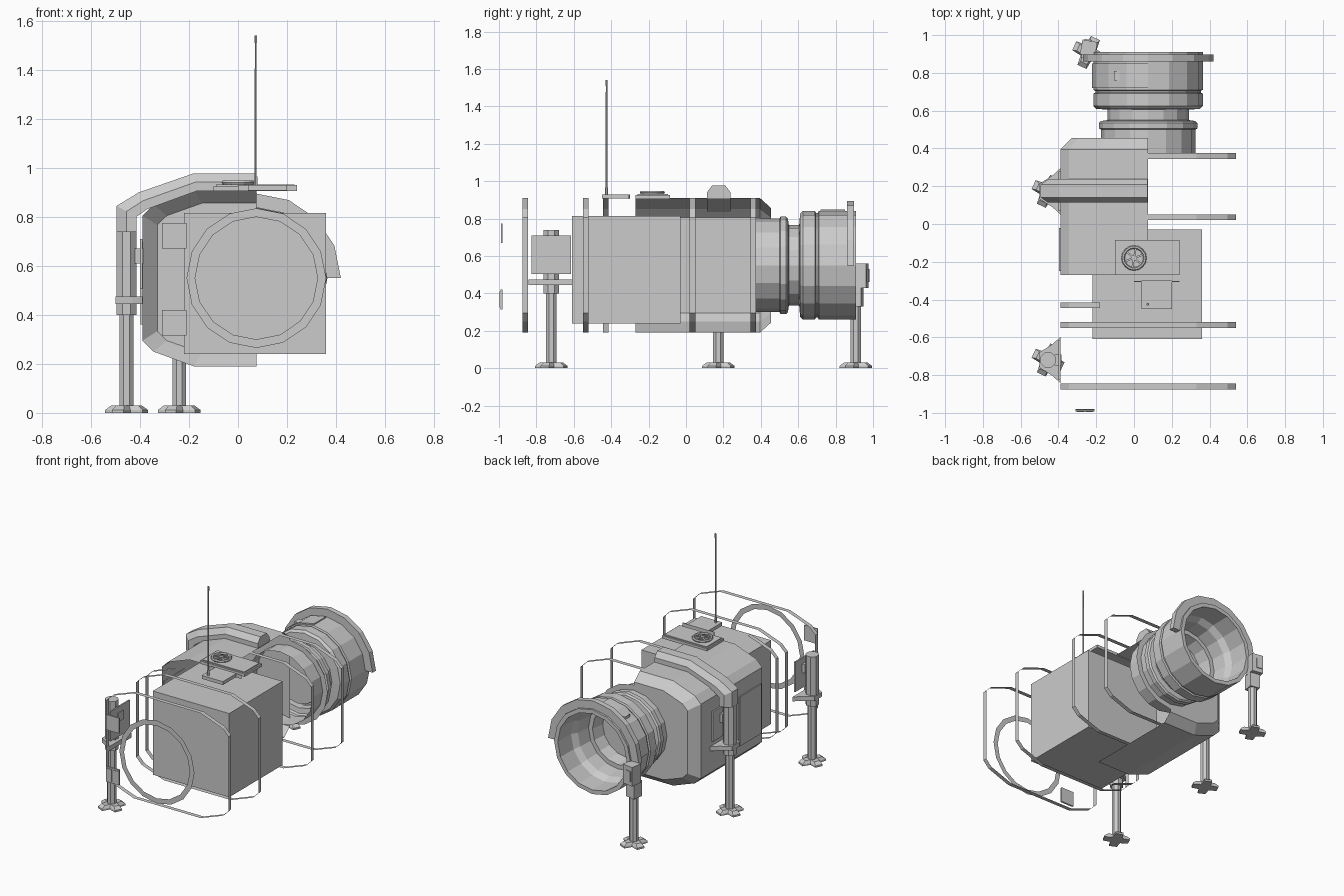
import bpy, bmesh, math
from mathutils import Vector, Matrix

if "Cube" in bpy.data.objects:
    bpy.data.objects.remove(bpy.data.objects["Cube"])

CX, CZ = 0.075, 0.55   # long axis of the module


def make(name, verts, faces):
    me = bpy.data.meshes.new(name)
    me.from_pydata([tuple(v) for v in verts], [], faces)
    bm = bmesh.new()
    bm.from_mesh(me)
    bmesh.ops.remove_doubles(bm, verts=bm.verts, dist=1e-5)
    bmesh.ops.recalc_face_normals(bm, faces=bm.faces)
    bm.to_mesh(me)
    bm.free()
    ob = bpy.data.objects.new(name, me)
    bpy.context.collection.objects.link(ob)
    return ob


def loft(name, rings, closed=True, cap0=False, cap1=False):
    n = len(rings[0])
    verts = [p for r in rings for p in r]
    faces = []
    for i in range(len(rings) - 1):
        for j in range(n if closed else n - 1):
            k = (j + 1) % n
            faces.append((i * n + j, i * n + k, (i + 1) * n + k, (i + 1) * n + j))
    if cap0:
        faces.append(tuple(range(n)))
    if cap1:
        faces.append(tuple(range(len(verts) - n, len(verts))))
    return make(name, verts, faces)


def lathe(name, profile, a0=0, a1=360, n=16, ends=False):
    """Revolve (y, radius) points about the module axis."""
    full = a1 - a0 == 360
    rings = []
    for i in range(n + 1):
        a = math.radians(a0 + (a1 - a0) * i / n)
        rings.append([(CX + r * math.cos(a), y, CZ + r * math.sin(a)) for y, r in profile])
    return loft(name, rings, ends, ends and not full, ends and not full)


def box(name, x, y, z, rot=0):
    c = Vector(((x[0] + x[1]) / 2, (y[0] + y[1]) / 2, 0))
    m = Matrix.Translation(c) @ Matrix.Rotation(math.radians(rot), 4, 'Z') @ Matrix.Translation(-c)
    rings = [[m @ Vector((px, py, h)) for px, py in
              ((x[0], y[0]), (x[1], y[0]), (x[1], y[1]), (x[0], y[1]))] for h in z]
    return loft(name, rings, True, True, True)


def tube(name, x, y, sections, n=8):
    """Vertical tube from (z, radius) sections."""
    rings = [[(x + r * math.cos(math.tau * (i + .5) / n), y + r * math.sin(math.tau * (i + .5) / n), z)
              for i in range(n)] for z, r in sections]
    return loft(name, rings, True, True, True)


# Half shell hull, open toward the front and the cut side
half = [(CX, .91), (-.18, .91), (-.345, .85), (-.39, .805),
        (-.39, .295), (-.345, .25), (-.18, .19), (CX, .19)]
right = [(2 * CX - x, z) for x, z in reversed(half)]


def section(y, sx=1, sz=1):
    return [(CX + (x - CX) * sx, y, CZ + (z - CZ) * sz) for x, z in half]


loft("hull_shell", [section(-.27), section(.395), section(.455, .87, .85)], False, False, True)

# Inner equipment box and the disc behind the docking tunnel
box("equipment_box", (-.22, .36), (-.61, -.03), (.24, .815))
lathe("tunnel_disc", [(.456, .25), (.456, .287)])

# Frame ribbons: thin strips following the hull outline


def ribbon(name, pts, y, closed):
    loft(name, [[(x, y + d, z) for x, z in pts] for d in (-.015, .015)], closed)


ribbon("frame_rear", right, .36, False)
ribbon("frame_middle", right, .035, False)
ribbon("frame_short", half[1:-1], -.43, False)
ribbon("frame_front", half + right[1:-1], -.535, True)
ribbon("frame_nose", half + right[1:-1], -.86, True)

# Front ring and small wall panels
lathe("front_ring", [(-.987, .25), (-.987, .285)])
box("upper_wall_panel", (-.31, -.21), (-.99, -.982), (.67, .775))
box("lower_wall_panel", (-.31, -.21), (-.992, -.98), (.315, .42))
for x in (-.303, -.256):
    box("panel_window", (x, x + .04), (-.996, -.99), (.325, .41))

# Docking tunnel, hollow toward the rear
lathe("docking_tunnel", [
    (.345, .25), (.5, .25), (.505, .26), (.535, .26), (.545, .25), (.55, .215),
    (.605, .215), (.61, .275), (.625, .29), (.69, .29), (.695, .28), (.705, .28), (.71, .29),
    (.91, .29), (.91, .262), (.77, .26), (.73, .235), (.63, .225), (.63, .195),
    (.54, .18), (.54, 0)])
lathe("tunnel_hood", [(.86, .285), (.86, .345), (.897, .345), (.897, .285)], 0, 180, 8, True)
lathe("tunnel_patch", [(.72, .287), (.72, .298), (.85, .298), (.85, .287)], 90, 180, 4, True)
box("tunnel_slot", (-.105, -.075), (.76, .81), (.77, .80))

# Roof hatch, wheel, antenna
box("roof_plate", (-.1, .24), (-.27, -.085), (.905, .925))
box("roof_plate_rim", (-.09, .23), (-.26, -.095), (.925, .932))
box("antenna_plate", (.04, .2), (-.45, -.3), (.907, .93))
box("roof_strip", (0, .24), (-.307, -.303), (.905, .93))
bpy.ops.mesh.primitive_torus_add(major_segments=16, minor_segments=6, location=(0, -.18, .94),
                                 major_radius=.058, minor_radius=.009)
bpy.context.object.name = "hatch_wheel"
for k in range(3):
    box("wheel_spoke", (-.056, .056), (-.185, -.175), (.934, .944), 60 * k + 20)
tube("wheel_hub", 0, -.18, [(.93, .015), (.948, .015)])
tube("antenna", .072, -.425, [(.92, .008), (.965, .008), (.965, .005), (1.51, .004), (1.51, .006), (1.54, .006)], 6)


# Legs
def leg(name, x, y, top):
    mid = top - .34 if top > .6 else .33
    tube(name + "_strut", x, y, [(.02, .03), (mid + .02, .03)])
    pts = []
    for k in range(4):   # four armed foot pad
        a = math.radians(65 + 90 * k)
        for rad, da in ((.088, -17), (.088, 17), (.045, 45)):
            b = a + math.radians(da)
            pts.append((rad * math.cos(b), rad * math.sin(b)))
    loft(name + "_foot", [[(x + px * s, y + py * s, z) for px, py in pts]
                          for z, s in ((0, 1), (.012, 1), (.03, .72))], True, True, True)
    if top > .6:
        tube(name + "_casing", x, y, [(mid, .044), (top, .044)])
        plan = [(-.39, y - .122), (-.39, y + .122), (-.43, y + .085), (x - .045, y + .04),
                (x - .045, y - .04), (-.43, y - .085)]
        loft(name + "_bracket", [[(px, py, z) for px, py in plan] for z in (.445, .475)], True, True, True)
        box(name + "_side_panel", (-.4, -.39), (y - .105, y + .105), (.505, .71))
        box(name + "_link", (-.42, -.385), (y - .03, y + .03), (.61, .67))


leg("front_leg", -.455, -.72, .74)
leg("middle_leg", -.455, .173, .74)
leg("rear_leg", -.24, .908, .5)
box("rear_leg_head", (-.28, -.2), (.89, .97), (.43, .56), -10)
box("rear_leg_sleeve", (-.275, -.205), (.873, .943), (.33, .44), -10)
box("rear_leg_window", (-.265, -.225), (.955, .977), (.46, .53), -10)

# Chamfered rib from the middle leg over the hull
outer = [(-.495, .74), (-.495, .845), (-.405, .9), (-.18, .978), (.072, .978)]
inner = [(-.415, .74), (-.415, .80), (-.37, .832), (-.17, .905), (.072, .905)]
rings = []
for (ox, oz), (ix, iz) in zip(outer, inner):
    ring = []
    for t, d in ((0, -.062), (.5, -.062), (1, -.034), (1, .034), (.5, .062), (0, .062)):
        ring.append((ix + (ox - ix) * t, .175 + d, iz + (oz - iz) * t))
    rings.append(ring)
loft("roof_rib", rings, True, True, True)

# Side door panel on the hull
box("side_door", (-.398, -.388), (-.25, -.02), (.36, .7))
